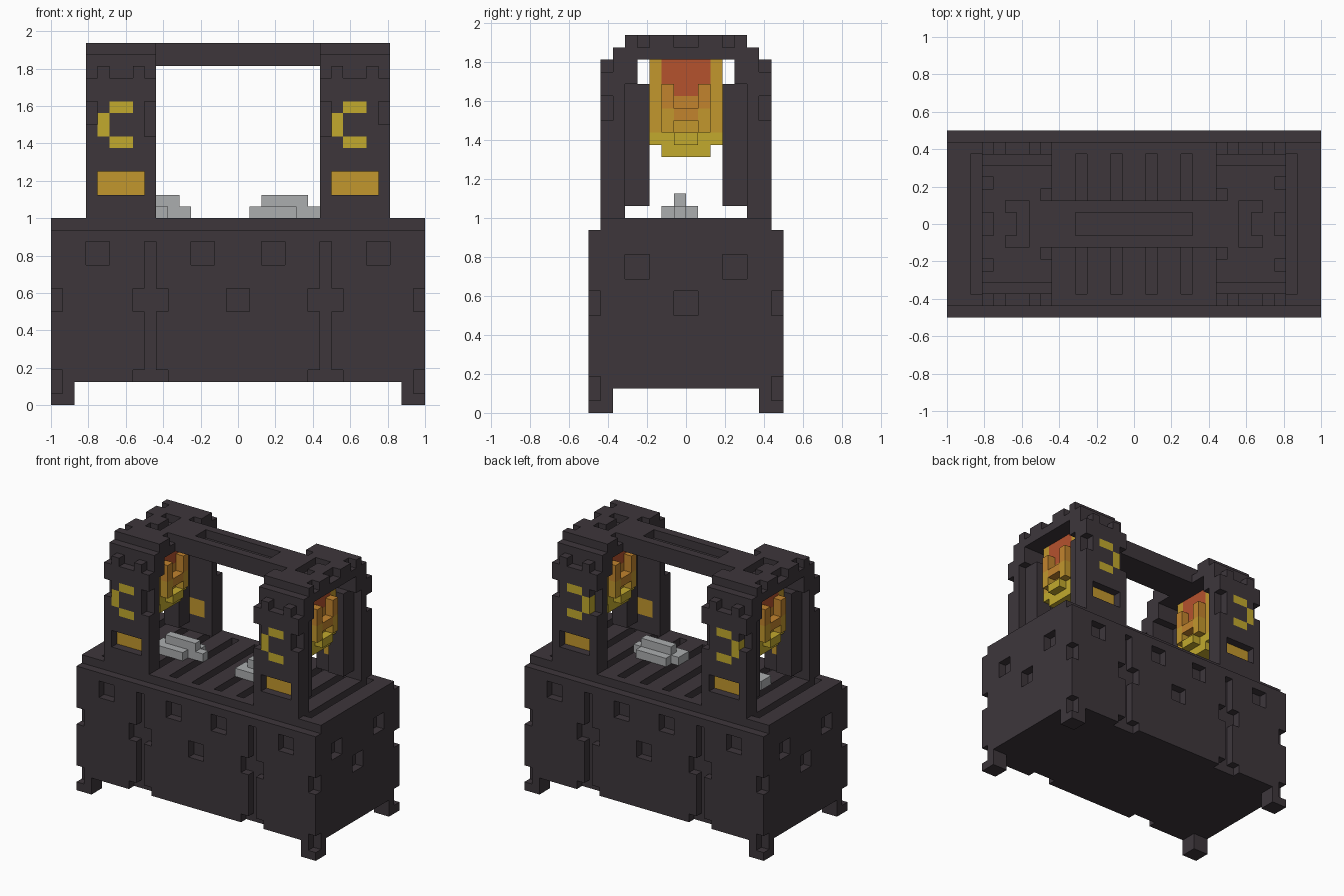
import bpy, bmesh
from mathutils import Vector

if "Cube" in bpy.data.objects:
    bpy.data.objects.remove(bpy.data.objects["Cube"], do_unlink=True)

U = 1 / 16  # one block

COLOURS = {
    "dark_iron": (0.047, 0.037, 0.044), "amber": (0.54, 0.31, 0.027),
    "yellow": (0.54, 0.40, 0.027), "orange": (0.54, 0.23, 0.027),
    "ember_red": (0.46, 0.085, 0.027), "silver": (0.41, 0.42, 0.43),
}
MATS = {}
for mat_name, rgb in COLOURS.items():
    m = bpy.data.materials.new(mat_name)
    m.use_nodes = True
    m.diffuse_color = (*rgb, 1)
    m.node_tree.nodes["Principled BSDF"].inputs["Base Color"].default_value = (*rgb, 1)
    MATS[mat_name] = m


class Blocks:
    """A part made of unit blocks that can be filled, carved and meshed."""

    def __init__(self):
        self.cells = {}

    @staticmethod
    def span(x, y, z):
        return [(i, j, k) for i in range(*x) for j in range(*y) for k in range(*z)]

    def fill(self, x, y, z, colour="dark_iron"):
        for c in self.span(x, y, z):
            self.cells[c] = colour

    def carve(self, x, y, z):
        for c in self.span(x, y, z):
            self.cells.pop(c, None)

    def both(self, action, x, y, z, *args, mx=False, my=False):
        """Apply fill or carve, mirrored in x and/or y."""
        flip = lambda r: (-r[1], -r[0])
        for xr in ([x, flip(x)] if mx else [x]):
            for yr in ([y, flip(y)] if my else [y]):
                action(xr, yr, z, *args)

    def build(self, name):
        bm = bmesh.new()
        names = list(dict.fromkeys(self.cells.values()))
        verts = {}
        for c, colour in self.cells.items():
            for axis in range(3):
                for side in (0, 1):
                    n = list(c)
                    n[axis] += 1 if side else -1
                    if tuple(n) in self.cells:
                        continue
                    a, b = (axis + 1) % 3, (axis + 2) % 3
                    ring = []
                    for da, db in ((0, 0), (1, 0), (1, 1), (0, 1)):
                        p = list(c)
                        p[axis] += side
                        p[a] += da
                        p[b] += db
                        p = tuple(p)
                        if p not in verts:
                            verts[p] = bm.verts.new(Vector(p) * U)
                        ring.append(verts[p])
                    f = bm.faces.new(ring if side else ring[::-1])
                    f.material_index = names.index(colour)
        mesh = bpy.data.meshes.new(name)
        bm.to_mesh(mesh)
        bm.free()
        for n in names:
            mesh.materials.append(MATS[n])
        obj = bpy.data.objects.new(name, mesh)
        bpy.context.collection.objects.link(obj)
        return obj


# Base chest with feet
base = Blocks()
base.fill((-16, 16), (-8, 8), (2, 15))
base.fill((-16, 16), (-7, 7), (15, 16))
base.both(base.fill, (14, 16), (6, 8), (0, 2), mx=True, my=True)
# floor grate slots
for x in (1, 4, 7, 10, 13):
    base.both(base.carve, (x, x + 1), (-6, 6), (15, 16), mx=True)
# square pockets, grooves and chipped edges on the long sides
for x in (2, 11):
    base.both(base.carve, (x, x + 2), (7, 8), (12, 14), mx=True, my=True)
base.both(base.carve, (-1, 1), (7, 8), (8, 10), my=True)
base.both(base.carve, (7, 8), (7, 8), (2, 14), mx=True, my=True)
for x in (6, 8):
    for z in ((8, 10), (2, 3)):
        base.both(base.carve, (x, x + 1), (7, 8), z, mx=True, my=True)
for z in ((8, 10), (1, 3)):
    base.both(base.carve, (15, 16), (7, 8), z, mx=True, my=True)
# pockets on the short ends
base.both(base.carve, (15, 16), (3, 5), (11, 13), mx=True, my=True)
base.both(base.carve, (15, 16), (-1, 1), (8, 10), mx=True)
base.build("base_chest")


# Towers: two walls, stepped roof, inner posts
def tower(name, s):
    t = Blocks()

    def xr(a, b):
        return (a, b) if s > 0 else (-b, -a)

    t.both(t.fill, xr(7, 13), (5, 7), (16, 28), my=True)
    t.both(t.fill, xr(7, 13), (4, 6), (27, 29), my=True)
    t.fill(xr(7, 13), (-6, 6), (29, 30))
    t.fill(xr(7, 13), (-5, 5), (30, 31))
    t.both(t.fill, xr(10, 12), (3, 5), (17, 27), my=True)
    for x in (8, 11):  # battlement teeth
        t.both(t.fill, xr(x, x + 1), (6, 7), (28, 29), my=True)
    # chipped wall corners
    t.both(t.carve, xr(12, 13), (6, 7), (24, 26), my=True)
    t.both(t.carve, xr(7, 8), (6, 7), (23, 26), my=True)
    # roof notches and groove
    t.both(t.carve, xr(12, 13), (3, 4), (30, 31), my=True)
    t.carve(xr(12, 13), (-1, 1), (30, 31))
    t.both(t.carve, xr(7, 8), (2, 3), (30, 31), my=True)
    t.carve(xr(9, 10), (-2, 2), (30, 31))
    t.both(t.carve, xr(10, 11), (1, 2), (30, 31), my=True)
    # recessed amber window
    t.both(t.carve, xr(8, 12), (6, 7), (18, 20), my=True)
    t.both(t.fill, xr(8, 12), (5, 6), (18, 20), "amber", my=True)
    # yellow bracket mark, opening toward +x on both towers
    x0 = 8 if s > 0 else -12
    t.both(t.fill, (x0, x0 + 1), (6, 7), (23, 25), "yellow", my=True)
    for z in (22, 25):
        t.both(t.fill, (x0 + 1, x0 + 3), (6, 7), (z, z + 1), "yellow", my=True)
    t.build(name)


# Hanging flame, yellow tip to red root
def flame(name, s):
    f = Blocks()

    def xr(a, b):
        return (a, b) if s > 0 else (-b, -a)

    bands = ((21, 23, "yellow"), (23, 25, "amber"), (25, 27, "orange"), (27, 29, "ember_red"))
    for z0, z1, colour in bands:
        f.fill(xr(9, 11), (-2, 2), (z0, z1), colour)
    f.both(f.fill, xr(9, 11), (2, 3), (22, 23), "yellow", my=True)
    f.both(f.fill, xr(9, 11), (2, 3), (23, 29), "amber", my=True)
    f.fill(xr(9, 11), (-1, 1), (26, 27), "ember_red")
    for a in (8, 11):  # licks on both faces
        f.both(f.fill, xr(a, a + 1), (1, 2), (23, 25), "amber", my=True)
        f.both(f.fill, xr(a, a + 1), (1, 2), (25, 27), "orange", my=True)
        f.fill(xr(a, a + 1), (-1, 1), (24, 25), "orange")
        f.fill(xr(a, a + 1), (-1, 1), (22, 23), "yellow")
    f.build(name)


for side, s in (("left", 1), ("right", -1)):
    tower(side + "_tower", s)
    flame(side + "_flame", s)

# Cross beam with a sunken slot
beam = Blocks()
beam.fill((-7, 7), (-2, 2), (29, 31))
beam.carve((-5, 5), (-1, 1), (30, 31))
beam.build("cross_beam")

# Silver ingots on the grate
for name, x in (("left_ingot", 1), ("right_ingot", -10)):
    ingot = Blocks()
    ingot.fill((x, x + 6), (-1, 0), (16, 17), "silver")
    ingot.fill((x + 1, x + 5), (-1, 0), (17, 18), "silver")
    ingot.fill((x, x + 4), (-2, -1), (16, 17), "silver")
    ingot.fill((x + 1, x + 5), (0, 1), (16, 17), "silver")
    ingot.build(name)
